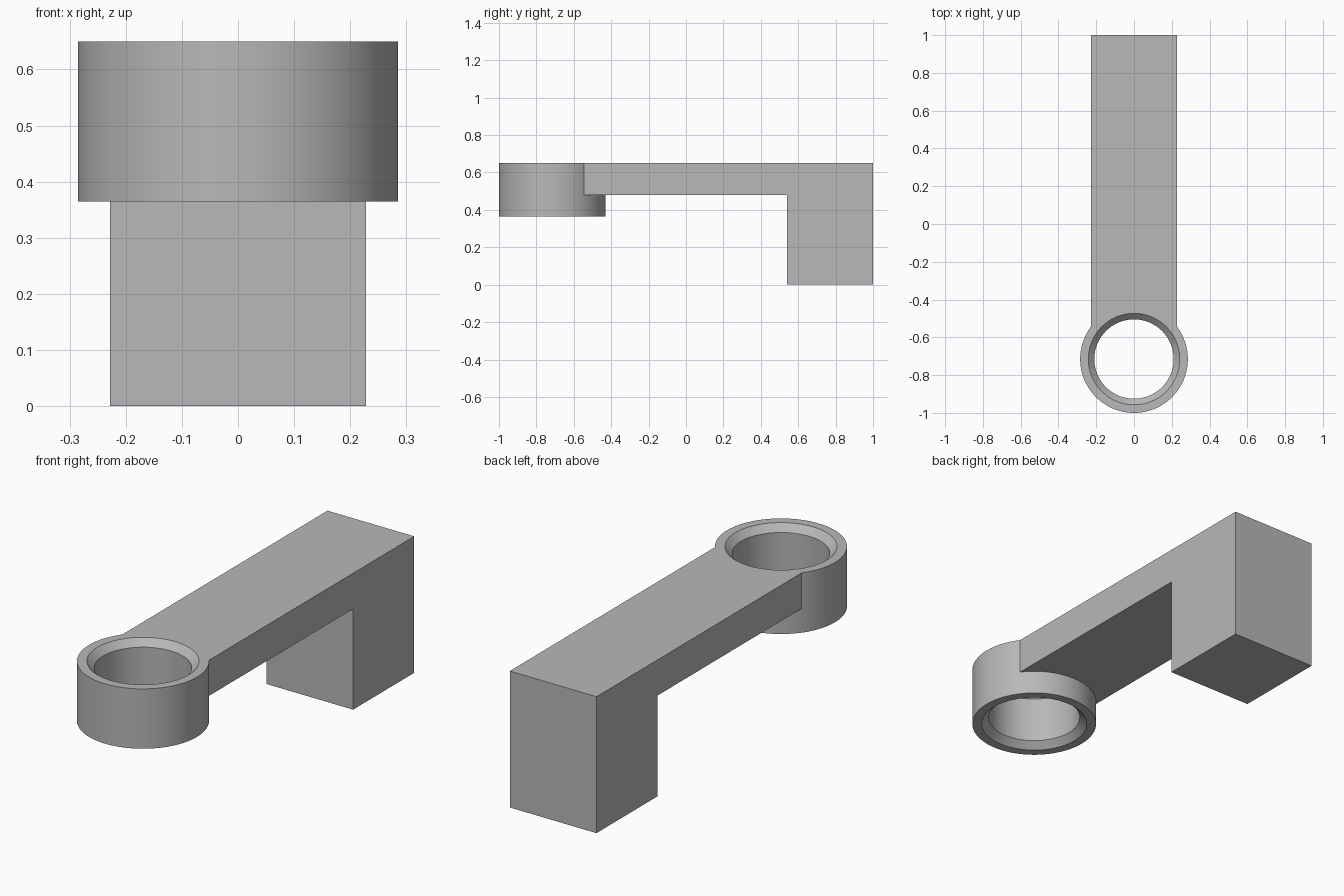
import bpy, bmesh, math

cube = bpy.data.objects.get("Cube")
if cube:
    bpy.data.objects.remove(cube, do_unlink=True)

TOP, RING_BOTTOM, ARM_BOTTOM = 0.65, 0.365, 0.48
RING_Y, RING_R, BORE_R, CHAMFER = -0.715, 0.285, 0.21, 0.032
HALF_WIDTH = 0.2285
SEGMENTS = 128

grey = bpy.data.materials.new("plain grey")
grey.use_nodes = True
colour = (0.48, 0.48, 0.48, 1)
grey.diffuse_color = colour
grey.node_tree.nodes["Principled BSDF"].inputs["Base Color"].default_value = colour


def make_object(name, bm):
    bmesh.ops.recalc_face_normals(bm, faces=bm.faces)
    mesh = bpy.data.meshes.new(name)
    bm.to_mesh(mesh)
    bm.free()
    mesh.materials.append(grey)
    obj = bpy.data.objects.new(name, mesh)
    bpy.context.collection.objects.link(obj)
    return obj


def turned_solid(name, profile):
    """Closed round solid from (radius, height) pairs, bottom to top."""
    bm = bmesh.new()
    rings = []
    for r, z in profile:
        rings.append([bm.verts.new((r * math.cos(a), RING_Y + r * math.sin(a), z))
                      for a in (math.tau * i / SEGMENTS for i in range(SEGMENTS))])
    for low, high in zip(rings, rings[1:]):
        for i in range(SEGMENTS):
            j = (i + 1) % SEGMENTS
            bm.faces.new((low[i], low[j], high[j], high[i]))
    bm.faces.new(rings[0])
    bm.faces.new(rings[-1])
    return make_object(name, bm)


def side_extrusion(name, outline):
    """Extrude a (y, z) outline across the full width."""
    bm = bmesh.new()
    face = bm.faces.new([bm.verts.new((-HALF_WIDTH, y, z)) for y, z in outline])
    extruded = bmesh.ops.extrude_face_region(bm, geom=[face])["geom"]
    verts = [v for v in extruded if isinstance(v, bmesh.types.BMVert)]
    bmesh.ops.translate(bm, verts=verts, vec=(2 * HALF_WIDTH, 0, 0))
    return make_object(name, bm)


def combine(target, other, operation):
    mod = target.modifiers.new(operation.lower(), 'BOOLEAN')
    mod.operation, mod.object, mod.solver = operation, other, 'EXACT'
    bpy.context.view_layer.update()
    bpy.context.view_layer.objects.active = target
    bpy.ops.object.modifier_apply(modifier=mod.name)
    bpy.data.objects.remove(other, do_unlink=True)


# Arm with its square leg, starting inside the ring wall
bracket = side_extrusion("ring_bracket", [
    (-0.56, TOP), (1, TOP), (1, 0), (0.54, 0),
    (0.54, ARM_BOTTOM), (-0.56, ARM_BOTTOM)])

# Round collar joined to the arm
collar = turned_solid("collar", [(RING_R, RING_BOTTOM), (RING_R, TOP)])
combine(bracket, collar, 'UNION')

# Through bore, chamfered at both mouths and overshooting each end
over = 0.02
wide = BORE_R + CHAMFER
bore = turned_solid("bore_cutter", [
    (wide + over, RING_BOTTOM - over),
    (BORE_R, RING_BOTTOM + CHAMFER),
    (BORE_R, TOP - CHAMFER),
    (wide + over, TOP + over)])
bore.hide_render = True
combine(bracket, bore, 'DIFFERENCE')

# Smooth round walls, crisp edges
bpy.ops.object.select_all(action='DESELECT')
bracket.select_set(True)
bpy.context.view_layer.objects.active = bracket
bpy.ops.object.shade_smooth_by_angle(angle=math.radians(25))
